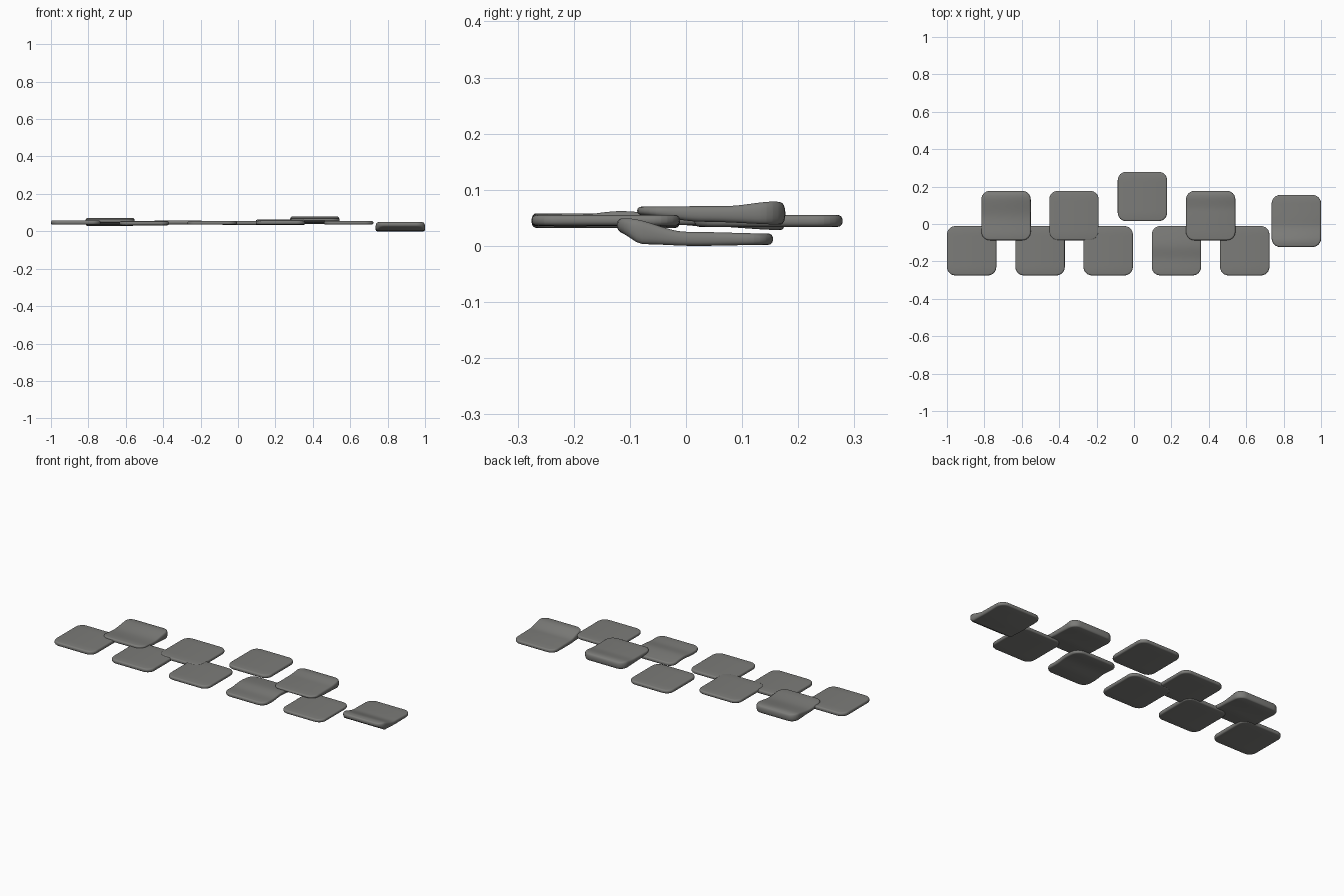
import bpy, bmesh

if "Cube" in bpy.data.objects:
    bpy.data.objects.remove(bpy.data.objects["Cube"])

grey = bpy.data.materials.new("stone grey")
grey.diffuse_color = (0.2, 0.2, 0.19, 1)
grey.use_nodes = True
grey.node_tree.nodes["Principled BSDF"].inputs["Base Color"].default_value = grey.diffuse_color


def sample(points, v):
    """Smoothly interpolate a height profile of (v, z) points."""
    if v <= points[0][0]:
        return points[0][1]
    for (a, za), (b, zb) in zip(points, points[1:]):
        if v <= b:
            t = (v - a) / (b - a)
            return za + (zb - za) * t * t * (3 - 2 * t)
    return points[-1][1]


def tile(name, x, y, top, bottom, length=0.264, width=0.264):
    """Soft-edged square slab whose top and bottom follow profiles along y."""
    bm = bmesh.new()
    bmesh.ops.create_cube(bm, size=1)
    thick = 0.02
    for v in bm.verts:
        v.co.x *= width
        v.co.y *= length
        v.co.z *= thick
    # round corners in plan
    uprights = [e for e in bm.edges if abs(e.verts[0].co.z - e.verts[1].co.z) > 0.01]
    bmesh.ops.bevel(bm, geom=uprights, offset=0.045, segments=6, profile=0.5, affect='EDGES')
    # round the rims
    rims = [e for e in bm.edges if abs(e.verts[0].co.z - e.verts[1].co.z) < 0.001]
    bmesh.ops.bevel(bm, geom=rims, offset=0.0085, segments=4, profile=0.5, affect='EDGES')
    # slices so the slab can bend
    n = 24
    for i in range(1, n):
        bmesh.ops.bisect_plane(bm, geom=bm.verts[:] + bm.edges[:] + bm.faces[:],
                               plane_co=(0, (i / n - 0.5) * length, 0), plane_no=(0, 1, 0))
    for v in bm.verts:
        u = v.co.y / length + 0.5
        h = v.co.z / thick + 0.5
        lo, hi = sample(bottom, u), sample(top, u)
        v.co.z = lo + (hi - lo) * h
        v.co.x += x
        v.co.y += y
    bmesh.ops.recalc_face_normals(bm, faces=bm.faces[:])
    mesh = bpy.data.meshes.new(name)
    bm.to_mesh(mesh)
    bm.free()
    mesh.materials.append(grey)
    ob = bpy.data.objects.new(name, mesh)
    bpy.context.collection.objects.link(ob)
    for p in mesh.polygons:
        p.use_smooth = True


def flat(z):
    return [(0, z), (1, z)]


# front row
tile("front_tile_1", -0.868, -0.143, flat(0.058), flat(0.036))
tile("front_tile_2", -0.502, -0.143, flat(0.054), flat(0.032))
tile("front_tile_3", -0.138, -0.143, flat(0.055), flat(0.035))
tile("front_tile_4", 0.227, -0.143,
     [(0, 0.057), (0.3, 0.055), (0.6, 0.062), (1, 0.054)],
     [(0, 0.036), (0.3, 0.034), (0.6, 0.041), (1, 0.033)])
tile("front_tile_5", 0.592, -0.143, flat(0.055), flat(0.036))

# middle row, two with a heavy back edge
tile("middle_tile_1", -0.684, 0.045,
     [(0, 0.066), (0.45, 0.058), (0.92, 0.071), (1, 0.068)],
     [(0, 0.046), (0.45, 0.035), (1, 0.028)])
tile("middle_tile_2", -0.321, 0.045, flat(0.057), flat(0.037))
tile("middle_tile_3", 0.41, 0.045,
     [(0, 0.070), (0.6, 0.071), (0.93, 0.079), (1, 0.077)],
     [(0, 0.055), (0.45, 0.043), (1, 0.038)])

# back tile
tile("back_tile", 0.045, 0.147, flat(0.055), flat(0.034))

# low end tile with an upturned front lip
tile("end_tile", 0.868, 0.016,
     [(0, 0.049), (0.06, 0.049), (0.45, 0.025), (1, 0.022)],
     [(0, 0.025), (0.17, 0.003), (0.5, 0.0), (1, 0.002)], length=0.278)
